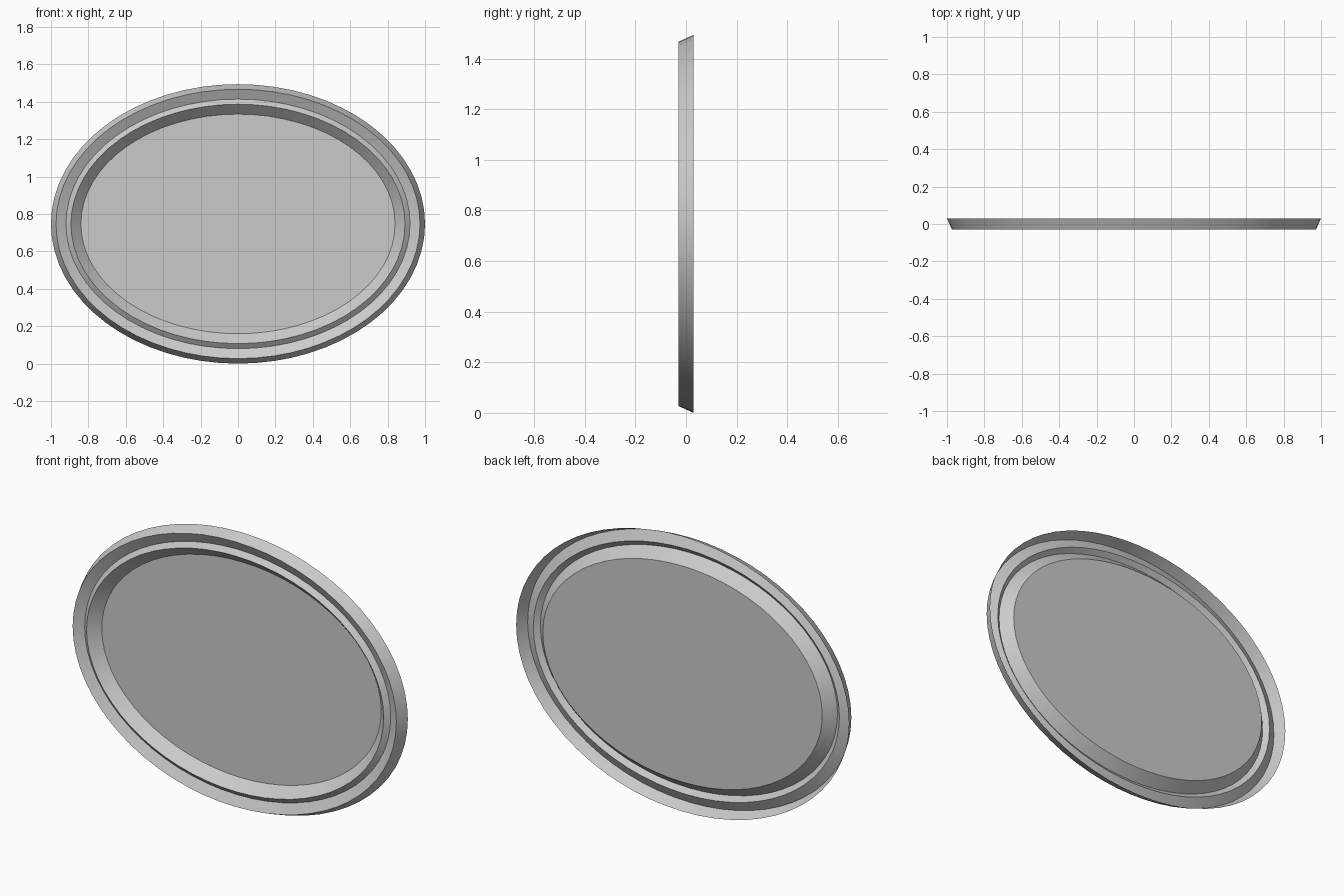
import bpy, bmesh, math

if "Cube" in bpy.data.objects:
    bpy.data.objects.remove(bpy.data.objects["Cube"])

N = 64
A, B = 1.0, 0.747          # half width, half height of the outer edge
CZ = B

# Moulding section: inset from the outer edge, depth y
PROFILE = [(0.0, 0.03), (0.027, -0.03), (0.08, -0.003), (0.107, -0.025), (0.16, 0.03)]


def ring(bm, inset, y):
    """One elliptical loop of vertices."""
    return [bm.verts.new(((A - inset) * math.cos(2 * math.pi * i / N), y,
                          CZ + (B - inset) * math.sin(2 * math.pi * i / N)))
            for i in range(N)]


def finish(bm, name):
    mesh = bpy.data.meshes.new(name)
    bm.to_mesh(mesh)
    bm.free()
    obj = bpy.data.objects.new(name, mesh)
    bpy.context.collection.objects.link(obj)
    bpy.ops.object.select_all(action='DESELECT')
    obj.select_set(True)
    bpy.context.view_layer.objects.active = obj
    bpy.ops.object.shade_smooth_by_angle(angle=math.radians(25))
    return obj


# Oval frame: zigzag moulding swept round the ellipse
bm = bmesh.new()
loops = [ring(bm, d, y) for d, y in PROFILE]
for outer, inner in zip(loops, loops[1:]):
    for i in range(N):
        j = (i + 1) % N
        bm.faces.new((outer[i], outer[j], inner[j], inner[i]))
# front side faces -y
bm.normal_update()
if sum(f.normal.y * f.calc_area() for f in bm.faces) > 0:
    bmesh.ops.reverse_faces(bm, faces=bm.faces[:])
finish(bm, "oval_frame")

# Flat mirror panel closing the inner opening
bm = bmesh.new()
face = bm.faces.new(ring(bm, *PROFILE[-1]))
face.normal_update()
if face.normal.y > 0:
    face.normal_flip()
finish(bm, "mirror_panel")
